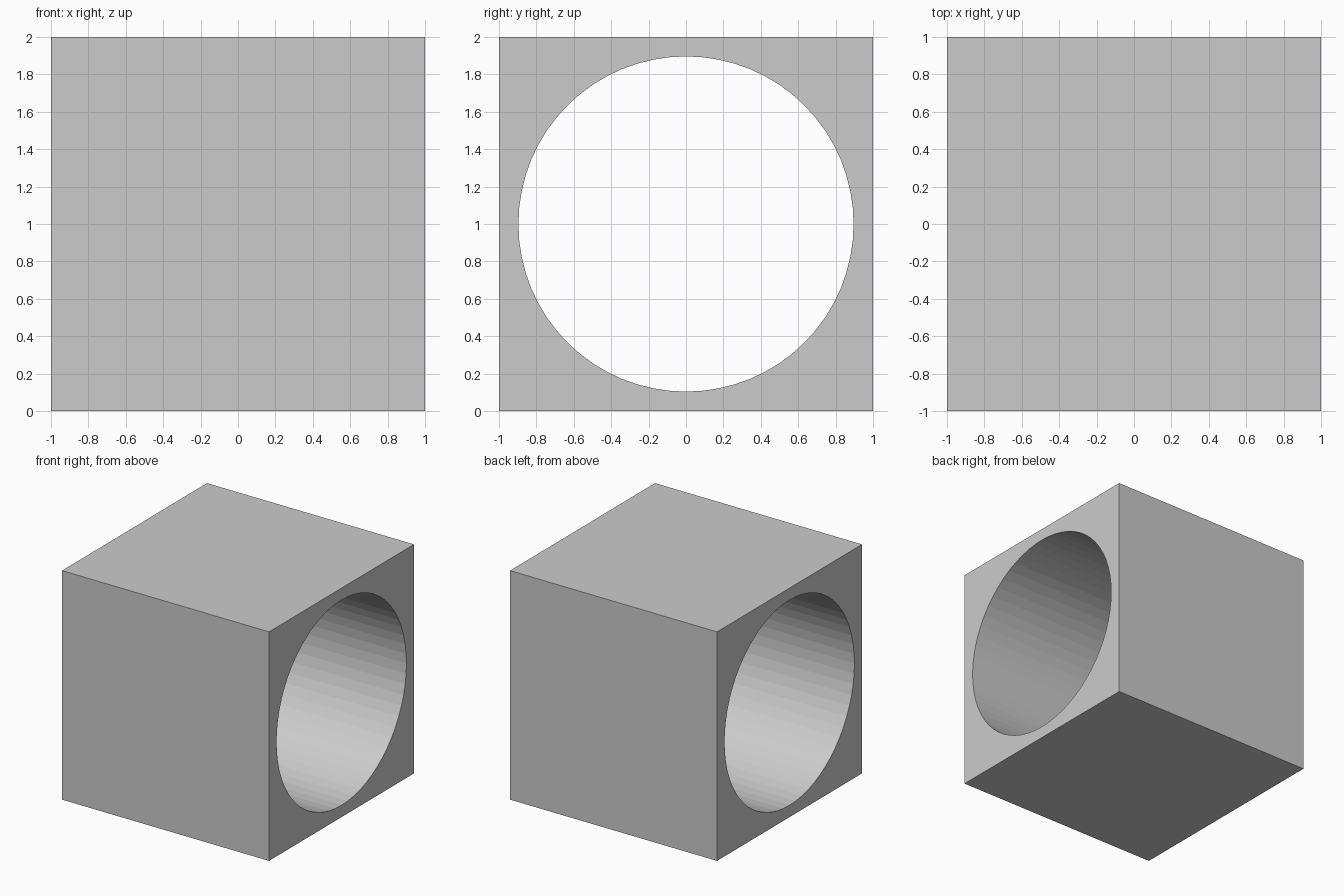
import bpy
import math

if "Cube" in bpy.data.objects:
    bpy.data.objects.remove(bpy.data.objects["Cube"])

SIZE = 2.0
BORE_RADIUS = 0.896

# Solid cube standing on the ground
bpy.ops.mesh.primitive_cube_add(size=SIZE, location=(0, 0, SIZE / 2))
block = bpy.context.object
block.name = "bored_block"

# Round cutter running left to right
bpy.ops.mesh.primitive_cylinder_add(
    vertices=64, radius=BORE_RADIUS, depth=SIZE * 1.5,
    location=(0, 0, SIZE / 2), rotation=(0, math.pi / 2, 0))
cutter = bpy.context.object
cutter.name = "bore_cutter"
cutter.hide_render = True

# Cut the through hole, then discard the cutter
bore = block.modifiers.new("bore", 'BOOLEAN')
bore.operation = 'DIFFERENCE'
bore.solver = 'EXACT'
bore.object = cutter
bpy.context.view_layer.objects.active = block
bpy.ops.object.modifier_apply(modifier=bore.name)
bpy.data.objects.remove(cutter, do_unlink=True)
